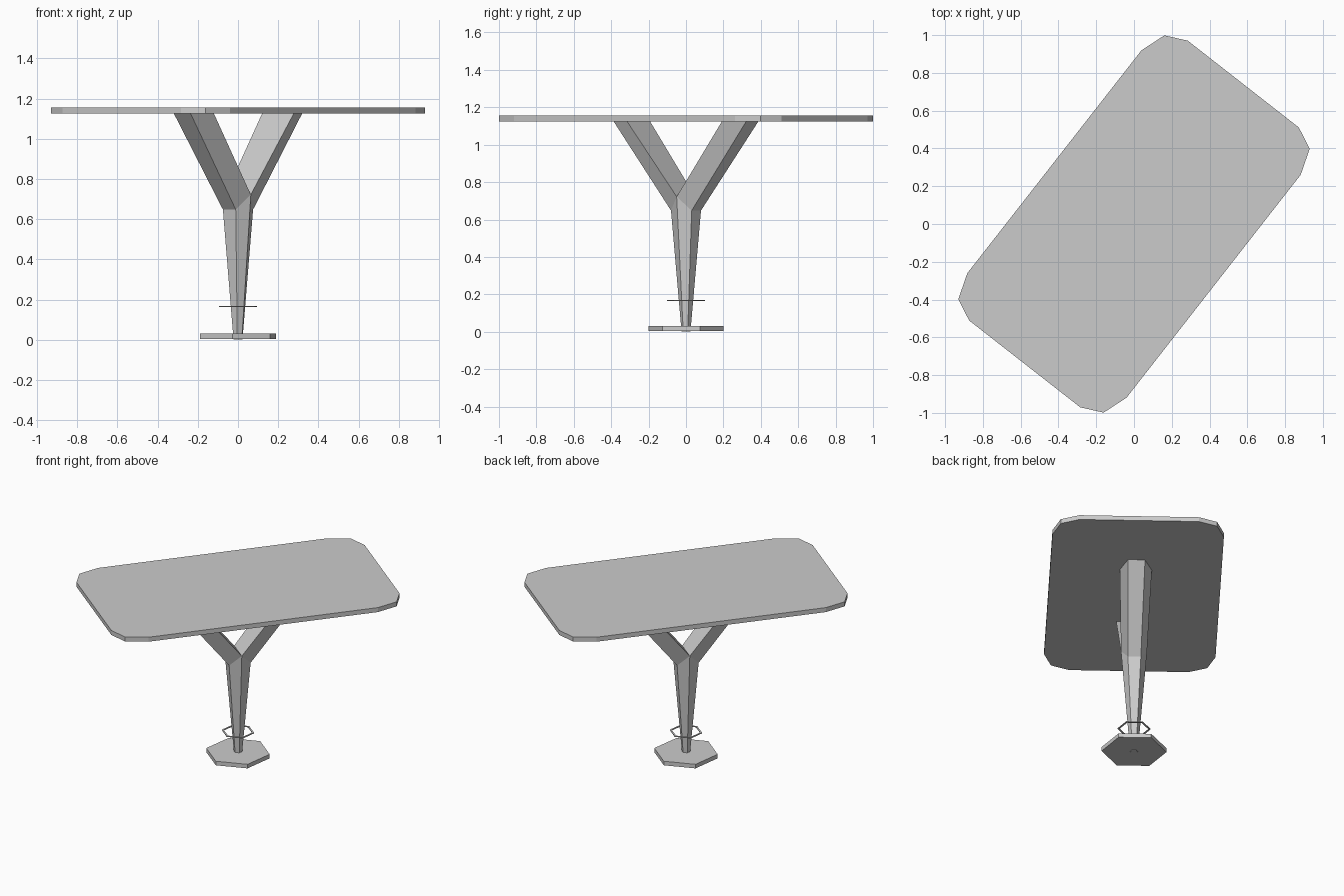
import bpy, bmesh
from math import radians, cos, sin, pi

if "Cube" in bpy.data.objects:
    bpy.data.objects.remove(bpy.data.objects["Cube"])

TURN = radians(52)  # the whole table is turned about z; parts are built along local x


def make(name, verts, faces):
    me = bpy.data.meshes.new(name)
    me.from_pydata(verts, [], faces)
    bm = bmesh.new()
    bm.from_mesh(me)
    bmesh.ops.recalc_face_normals(bm, faces=bm.faces)
    bm.to_mesh(me)
    bm.free()
    ob = bpy.data.objects.new(name, me)
    ob.rotation_euler.z = TURN
    bpy.context.collection.objects.link(ob)
    return ob


def prism(name, outline, z0, z1):
    n = len(outline)
    verts = [(x, y, z) for z in (z0, z1) for x, y in outline]
    faces = [range(n), range(n, 2 * n)]
    faces += [(i, (i + 1) % n, n + (i + 1) % n, n + i) for i in range(n)]
    return make(name, verts, [tuple(f) for f in faces])


def hexagon(r):
    # flat sides face +x / -x
    return [(r * cos(radians(-30 + 60 * i)), r * sin(radians(-30 + 60 * i))) for i in range(6)]


# Table top: rectangle with two-facet corners
corner = [(0.94, 0.373), (0.886, 0.488), (0.749, 0.535)]
quarter2 = [(-x, y) for x, y in reversed(corner)]
half = corner + quarter2
prism("table_top", half + [(-x, -y) for x, y in half], 1.125, 1.156)

# Hexagonal foot plate
prism("foot_plate", hexagon(0.203), 0.003, 0.031)

# Floating hexagonal ring around the stem
out, inn = hexagon(0.103), hexagon(0.091)
verts = [(x, y, z) for z in (0.164, 0.169) for h in (out, inn) for x, y in h]
faces = []
for a, b in ((0, 6), (6, 18), (18, 12), (12, 0)):
    faces += [(a + i, a + (i + 1) % 6, b + (i + 1) % 6, b + i) for i in range(6)]
make("stem_ring", verts, faces)

# Y-shaped stem: tapered hexagon that splits into two half-hexagon branches
verts = [(x, y, 0) for x, y in hexagon(0.024)]
# side corners sit higher, where the branches part
verts += [(x, y, 0.722 if abs(x) < 0.01 else 0.648) for x, y in hexagon(0.081)]
faces = [tuple(range(6))]
faces += [(i, (i + 1) % 6, 6 + (i + 1) % 6, 6 + i) for i in range(6)]
tip = [(0.323, -0.1), (0.451, -0.053), (0.451, 0.053), (0.323, 0.1)]
for s, base in ((1, (11, 6, 7, 8)), (-1, (8, 9, 10, 11))):
    n = len(verts)
    verts += [(s * x, s * y, 1.126) for x, y in tip]
    top = range(n, n + 4)
    # hexagon order: 0 = -30 deg, 1 = 30, 2 = 90, 3 = 150, 4 = 210, 5 = 270
    faces += [(base[i], base[(i + 1) % 4], top[(i + 1) % 4], top[i]) for i in range(4)]
    faces.append(tuple(top))
make("branching_stem", verts, faces)
